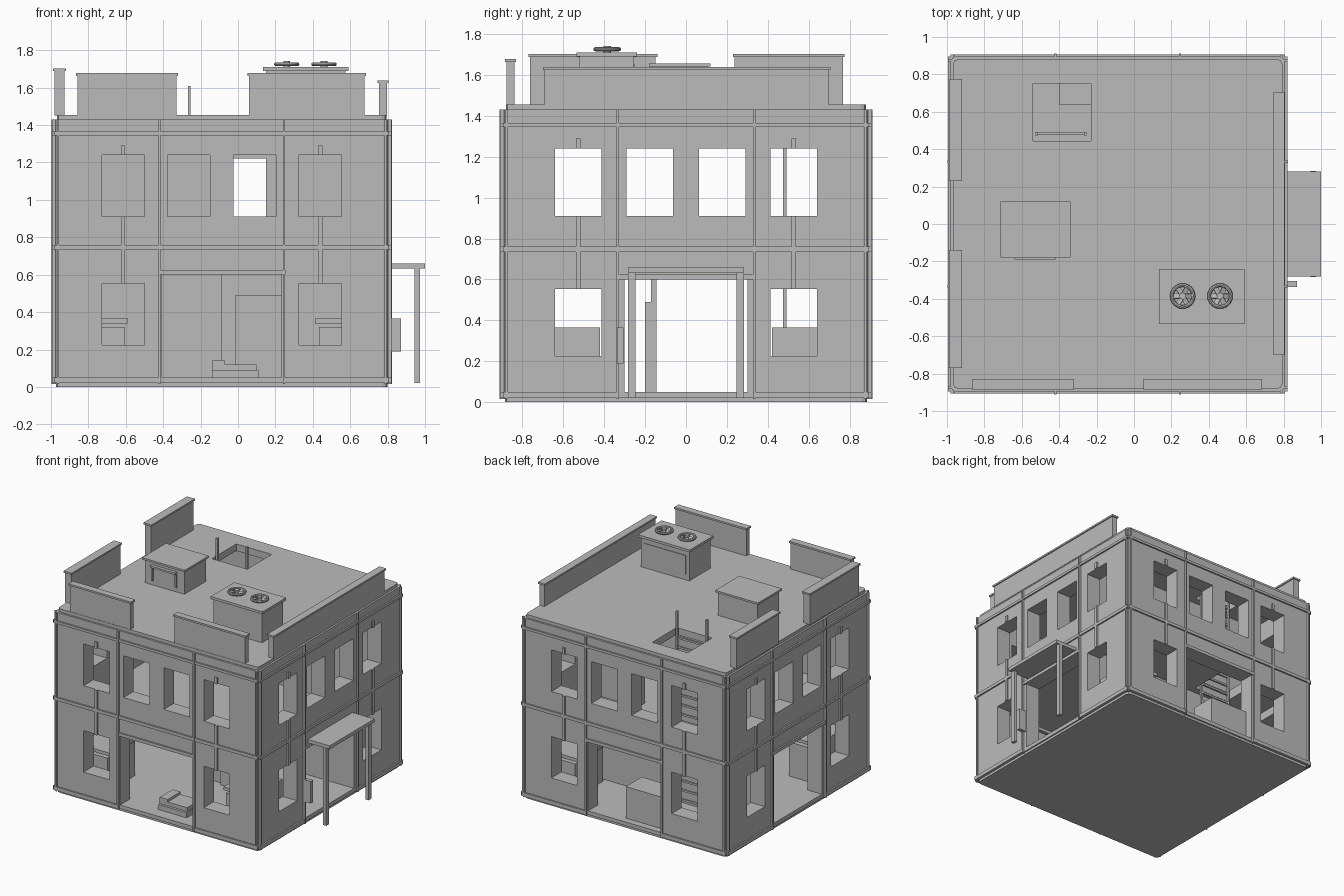
import bpy, bmesh, math
from mathutils import Matrix, Vector

if "Cube" in bpy.data.objects:
    bpy.data.objects.remove(bpy.data.objects["Cube"])

grey = bpy.data.materials.new("plain grey")
grey.use_nodes = True
grey.diffuse_color = (0.5, 0.5, 0.5, 1)
grey.node_tree.nodes["Principled BSDF"].inputs["Base Color"].default_value = (0.5, 0.5, 0.5, 1)

CX = -0.087          # building centre line
CENTRE = Matrix.Translation((CX, 0, 0))
H = 0.895            # half width of the building
SIDES = [CENTRE @ Matrix.Rotation(k * math.pi / 2, 4, 'Z') for k in range(4)]


def add_box(bm, x, y, z, m=None):
    lo, hi = Vector((x[0], y[0], z[0])), Vector((x[1], y[1], z[1]))
    t = Matrix.Translation((lo + hi) / 2) @ Matrix.Diagonal((*(hi - lo), 1))
    return bmesh.ops.create_cube(bm, size=1, matrix=(m or Matrix()) @ t)["verts"]


def finish(name, bm):
    mesh = bpy.data.meshes.new(name)
    bm.to_mesh(mesh)
    bm.free()
    mesh.materials.append(grey)
    ob = bpy.data.objects.new(name, mesh)
    bpy.context.scene.collection.objects.link(ob)
    return ob


def boxes(name, items, m=None):
    bm = bmesh.new()
    for x, y, z in items:
        add_box(bm, x, y, z, m)
    return finish(name, bm)


def bevel_upright(bm, width):
    edges = [e for e in bm.edges if abs((e.verts[0].co - e.verts[1].co).normalized().z) > 0.9]
    bmesh.ops.bevel(bm, geom=edges, offset=width, segments=2, affect='EDGES', profile=0.5)


def band(name, half, z, bevel=0.025):
    bm = bmesh.new()
    add_box(bm, (-half, half), (-half, half), z, CENTRE)
    bevel_upright(bm, bevel)
    return finish(name, bm)


def cut(target, cutters):
    for c in cutters:
        c.hide_render = True
        mod = target.modifiers.new("cut", 'BOOLEAN')
        mod.operation, mod.solver, mod.object = 'DIFFERENCE', 'EXACT', c
    bpy.context.view_layer.update()
    ev = target.evaluated_get(bpy.context.evaluated_depsgraph_get())
    mesh = bpy.data.meshes.new_from_object(ev)
    target.modifiers.clear()
    target.data = mesh
    for c in cutters:
        bpy.data.objects.remove(c)


# Openings of one facade as (across, height)
LOW, HIGH = (0.225, 0.553), (0.91, 1.24)
outer = [(-0.641, -0.414), (0.414, 0.641)]
inner = [(-0.29, -0.063), (0.063, 0.29)]
windows = [(a, h) for a in outer for h in (LOW, HIGH)] + [(a, HIGH) for a in inner]


def openings(door):
    return [(a, (-1, 1), h) for a, h in windows] + [((-door, door), (-1, 1), (0.05, 0.6))]


# Walls, floors and roof as one hollow shell
shell = band("building_shell", H, (0.02, 1.43), 0.03)
rooms = boxes("room_cutter", [((-0.77, 0.77), (-0.77, 0.77), z) for z in ((0.05, 0.62), (0.7, 1.4))], CENTRE)
hatch = boxes("hatch_cutter", [((-0.54, -0.23), (0.445, 0.75), (0.5, 1.6))])
cut(shell, [rooms, hatch,
            boxes("front_back_cutter", openings(0.32), SIDES[0]),
            boxes("side_cutter", openings(0.3), SIDES[1])])

# Base and roof lip
band("base_plate", H - 0.01, (0, 0.02))
roof = band("roof_slab", 0.88, (1.43, 1.455))
cut(roof, [boxes("roof_cutter", [((-0.54, -0.23), (0.445, 0.75), (1.2, 1.6))])])

# Facade trim: bands, dividing strips, corner strips, pipes, door frames
bm = bmesh.new()
for k, m in enumerate(SIDES):
    face = (-H - 0.012, -H + 0.01)
    for z in ((0.735, 0.76), (1.345, 1.365)):
        add_box(bm, (-H, H), face, z, m)
    for s in (-1, 1):
        add_box(bm, (s * H, s * 0.33), face, (0.02, 0.05), m)
        add_box(bm, (s * 0.333 - 0.006, s * 0.333 + 0.006), (-H - 0.016, -H + 0.01), (0.015, 1.43), m)
        add_box(bm, (s * 0.875 - 0.006, s * 0.875 + 0.006), face, (0.015, 1.43), m)
        for z in ((0.553, 0.91), (1.24, 1.29)):
            add_box(bm, (s * 0.527 - 0.011, s * 0.527 + 0.011), face, z, m)
    add_box(bm, (-0.34, 0.34), face, (0.6, 0.625), m)
finish("facade_trim", bm)

# Interior walls
boxes("upper_partition", [
    ((-0.86, -0.03), (0.3, 0.39), (0.7, 1.4)),
    ((0.15, 0.69), (0.3, 0.39), (0.7, 1.4)),
    ((-0.03, 0.15), (0.3, 0.39), (1.22, 1.4))])
boxes("lower_partition", [((-0.86, 0.69), (0.3, 0.39), (0.05, 0.62))])
boxes("room_screen", [((-0.09, 0.235), (-0.17, -0.145), (0.05, 0.6))])
boxes("cabinet", [((-0.015, 0.235), (-0.2, -0.17), (0.05, 0.49))])

# Furniture
for name, sx, sy in (("front_left", 1, -1), ("front_right", -1, -1), ("back_left", 1, 1)):
    boxes(name + "_table", [
        ((sx * 0.52, sx * 0.77), (sy * 0.42, sy * 0.77), (0.05, 0.32)),
        ((sx * 0.5, sx * 0.77), (sy * 0.42, sy * 0.77), (0.34, 0.365)),
        ((sx * 0.7, sx * 0.77), (sy * 0.42, sy * 0.77), (0.3, 0.345))], CENTRE)
boxes("day_bed", [((-0.14, 0.11), (-0.8, -0.6), (0.05, 0.09)),
                  ((-0.12, 0.1), (-0.78, -0.62), (0.09, 0.12)),
                  ((-0.14, -0.07), (-0.78, -0.62), (0.09, 0.14))])
boxes("back_counter", [((-0.4, -0.06), (0.64, 0.84), (0.05, 0.3))])

# Ladder through both floors to the roof
rungs = [((-0.52, -0.26), (0.475, 0.49), (0.12 + i * 0.075, 0.135 + i * 0.075)) for i in range(18)]
rails = [((x - 0.007, x + 0.007), (0.473, 0.492), (0.05, 1.61)) for x in (-0.52, -0.26)]
boxes("roof_ladder", rungs + rails)


# Parapets, each a wall with a slightly wider cap
def parapet(name, x, y, top):
    g = 0.008
    boxes(name, [((x[0] + g, x[1] - g), (y[0] + g, y[1] - g), (1.45, top - 0.014)),
                 (x, y, (top - 0.014, top))])


parapet("right_back_parapet", (-0.99, -0.92), (0.23, 0.775), 1.702)
parapet("right_front_parapet", (-0.99, -0.92), (-0.77, -0.14), 1.702)
parapet("left_parapet", (0.745, 0.805), (-0.7, 0.705), 1.638)
parapet("front_right_parapet", (-0.865, -0.32), (-0.885, -0.83), 1.677)
parapet("front_left_parapet", (0.05, 0.685), (-0.885, -0.83), 1.677)

# Roof vent housing with a louvred front
boxes("vent_housing", [((-0.7, -0.355), (-0.165, 0.105), (1.45, 1.64)),
                       ((-0.715, -0.34), (-0.18, 0.12), (1.64, 1.655)),
                       ((-0.64, -0.42), (-0.19, -0.16), (1.6, 1.615)),
                       ((-0.64, -0.625), (-0.175, -0.16), (1.49, 1.6)),
                       ((-0.435, -0.42), (-0.175, -0.16), (1.49, 1.6))])

# Fan unit
boxes("fan_unit", [((0.15, 0.575), (-0.52, -0.255), (1.45, 1.69)),
                   ((0.135, 0.59), (-0.535, -0.24), (1.69, 1.71)),
                   ((0.18, 0.545), (-0.26, -0.25), (1.5, 1.65))])
for name, x in (("right_fan", 0.26), ("left_fan", 0.46)):
    bm = bmesh.new()
    place = Matrix.Translation((x, -0.385, 1.725))
    bmesh.ops.create_cone(bm, cap_ends=True, segments=16, radius1=0.018, radius2=0.018,
                          depth=0.034, matrix=place)
    for i in range(6):
        blade = place @ Matrix.Rotation(i * math.pi / 3, 4, 'Z') @ Matrix.Rotation(0.35, 4, 'X')
        add_box(bm, (0.01, 0.06), (-0.013, 0.013), (-0.002, 0.002), blade)
    finish(name, bm)
    bpy.ops.mesh.primitive_torus_add(location=(x, -0.385, 1.725), major_radius=0.058, minor_radius=0.01,
                                     major_segments=24, minor_segments=8)
    ring = bpy.context.object
    ring.name = name + "_ring"
    ring.data.materials.append(grey)
    bpy.ops.object.shade_smooth_by_angle()

# Entrance canopy on posts, and the box beside it
boxes("canopy", [((0.805, 1.0), (-0.28, 0.28), (0.632, 0.66))])
boxes("canopy_posts", [((0.945, 0.972), (s * 0.265 - 0.019, s * 0.265 + 0.019), (0.02, 0.632)) for s in (-1, 1)])
boxes("wall_box", [((0.8, 0.872), (-0.336, -0.306), (0.19, 0.365))])
